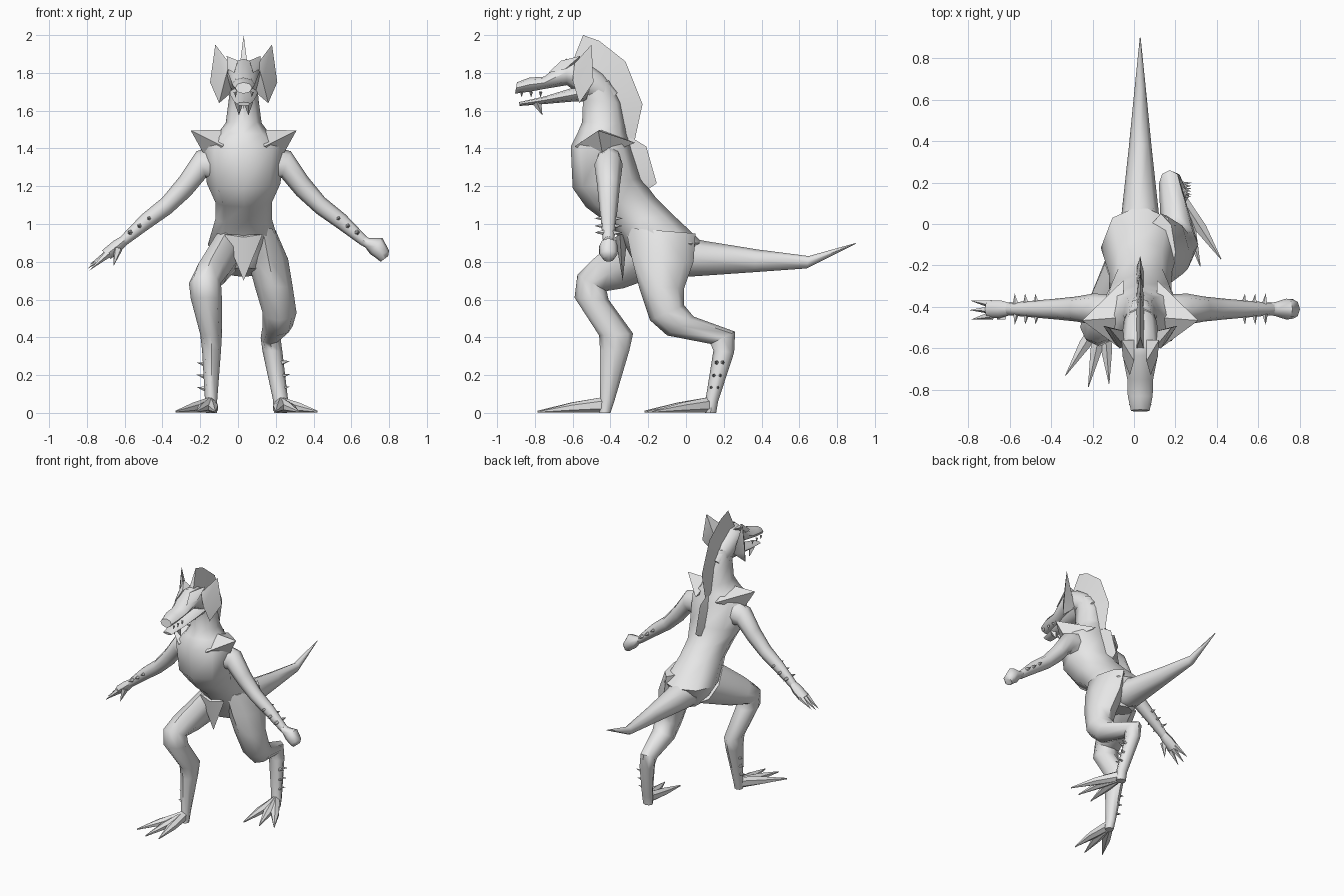
import bpy, bmesh, math
from mathutils import Vector

if "Cube" in bpy.data.objects:
    bpy.data.objects.remove(bpy.data.objects["Cube"])

CX = 0.03        # body centre line
ARM_Y = -0.41    # arm plane

skin = bpy.data.materials.new("grey_skin")
skin.diffuse_color = (0.8, 0.8, 0.8, 1)
skin.use_nodes = True
skin.node_tree.nodes["Principled BSDF"].inputs["Base Color"].default_value = skin.diffuse_color


def finish(name, bm):
    bmesh.ops.recalc_face_normals(bm, faces=bm.faces)
    me = bpy.data.meshes.new(name)
    bm.to_mesh(me)
    bm.free()
    me.materials.append(skin)
    ob = bpy.data.objects.new(name, me)
    bpy.context.collection.objects.link(ob)
    return ob


def loft(name, rings, n=8):
    """Rings are (edge point, opposite edge point, sideways half vector)."""
    bm = bmesh.new()
    loops = []
    for p, q, s in rings:
        p, q, s = Vector(p), Vector(q), Vector(s)
        mid, half = (p + q) / 2, (p - q) / 2
        loops.append([bm.verts.new(mid + half * math.cos(a) + s * math.sin(a))
                      for a in (2 * math.pi * k / n for k in range(n))])
    for a, b in zip(loops, loops[1:]):
        for k in range(n):
            bm.faces.new((a[k], a[(k + 1) % n], b[(k + 1) % n], b[k]))
    bm.faces.new(loops[0])
    bm.faces.new(loops[-1][::-1])
    return finish(name, bm)


def body(name, rows):
    """Rows are (y, z, opposite y, opposite z, half width) on the centre line."""
    return loft(name, [((CX, a, b), (CX, c, d), (w, 0, 0)) for a, b, c, d, w in rows])


def leg(name, rows):
    """Rows are (front y, z, back y, z, left x, right x)."""
    return loft(name, [(((l + r) / 2, a, b), ((l + r) / 2, c, d), ((r - l) / 2, 0, 0))
                       for a, b, c, d, l, r in rows])


def arm(name, side, rows):
    """Rows are (upper reach, z, lower reach, z, half depth)."""
    return loft(name, [((CX + side * a, ARM_Y, b), (CX + side * c, ARM_Y, d), (0, w, 0))
                       for a, b, c, d, w in rows])


def hull(name, pts):
    bm = bmesh.new()
    for p in pts:
        bm.verts.new(p)
    bmesh.ops.convex_hull(bm, input=bm.verts)
    return finish(name, bm)


def cones(name, items, n=5):
    """Items are (base, tip, radius)."""
    bm = bmesh.new()
    for base, tip, r in items:
        base, d = Vector(base), Vector(tip) - Vector(base)
        rot = d.to_track_quat('Z', 'Y')
        ring = [bm.verts.new(base + rot @ Vector((r * math.cos(2 * math.pi * k / n),
                r * math.sin(2 * math.pi * k / n), 0))) for k in range(n)]
        top = bm.verts.new(base + d)
        for k in range(n):
            bm.faces.new((ring[k], ring[(k + 1) % n], top))
        bm.faces.new(ring[::-1])
    return finish(name, bm)


def fin(name, outer, inner, thick):
    """Blade with a sharp outer edge and a thicker inner edge."""
    bm = bmesh.new()
    rows = [(bm.verts.new((CX, *o)), bm.verts.new((CX - thick, *i)), bm.verts.new((CX + thick, *i)))
            for o, i in zip(outer, inner)]
    for a, b in zip(rows, rows[1:]):
        for k in range(3):
            bm.faces.new((a[k], a[(k + 1) % 3], b[(k + 1) % 3], b[k]))
    bm.faces.new(rows[0])
    bm.faces.new(rows[-1][::-1])
    return finish(name, bm)


# Trunk and neck
body("torso", [(-.26, .77, -.02, .72, .09), (-.32, .88, .09, .90, .19),
               (-.41, 1.0, -.07, 1.05, .15), (-.53, 1.09, -.16, 1.14, .15),
               (-.60, 1.19, -.235, 1.24, .195), (-.61, 1.41, -.29, 1.41, .215),
               (-.575, 1.48, -.31, 1.47, .14), (-.55, 1.54, -.32, 1.53, .095),
               (-.545, 1.66, -.34, 1.64, .08), (-.56, 1.74, -.40, 1.76, .07)])
body("tail", [(-.12, .96, -.12, .74, .14), (.10, .91, .0, .72, .09),
              (.38, .865, .36, .745, .055), (.65, .83, .64, .765, .028), (.90, .90, .898, .895, .002)])

# Head
body("upper_head", [(-.36, 1.70, -.42, 1.62, .05), (-.44, 1.80, -.50, 1.65, .08),
                    (-.54, 1.87, -.57, 1.69, .09), (-.635, 1.875, -.63, 1.735, .085),
                    (-.75, 1.78, -.75, 1.715, .062), (-.83, 1.775, -.83, 1.70, .06),
                    (-.895, 1.75, -.905, 1.69, .045)])
body("lower_jaw", [(-.50, 1.75, -.53, 1.65, .075), (-.62, 1.715, -.60, 1.648, .07),
                   (-.75, 1.675, -.75, 1.635, .055), (-.885, 1.645, -.88, 1.625, .035)])
cones("chin_spikes", [((CX + s * .025, -.79, 1.645), (CX + s * .025, -.76, 1.575), .025) for s in (-1, 1)], 4)
cones("teeth", [((CX + s * .045, y, 1.70), (CX + s * .042, y, 1.67), .01)
                for s in (-1, 1) for y in (-.87, -.82, -.77)], 4)

for side, label in ((-1, "left"), (1, "right")):
    def at(u, y, z):
        return (CX + side * u, y, z)

    hull("ear_frill_" + label, [at(.15, -.50, 1.95), at(.178, -.49, 1.75), at(.13, -.565, 1.64),
                                at(.075, -.59, 1.85), at(.06, -.52, 1.70), at(.10, -.60, 1.76)])
    hull("brow_" + label, [at(.03, -.66, 1.865), at(.09, -.56, 1.89), at(.085, -.64, 1.82),
                           at(.05, -.73, 1.80), at(.03, -.56, 1.86)])
    hull("shoulder_pad_" + label, [at(.28, -.465, 1.495), at(.11, -.59, 1.41), at(.08, -.27, 1.43),
                                   at(.205, -.44, 1.36), at(.08, -.45, 1.50)])
    arm("arm_" + label, side, [(.14, 1.42, .14, 1.22, .07), (.25, 1.385, .20, 1.245, .075),
                               (.34, 1.25, .28, 1.15, .06), (.43, 1.14, .385, 1.055, .05),
                               (.54, 1.05, .50, .975, .04), (.65, .935, .625, .885, .03)])
    # Forearm thorns on both faces
    cones("arm_thorns_" + label, [(at(u, ARM_Y + f * .025, z), at(u + .005, ARM_Y + f * .075, z), .015)
                                  for f in (-1, 1) for u, z in ((.50, 1.03), (.55, .99), (.60, .955))])

# Crest along head and neck, plus back plate
fin("crest", [(-.545, 2.0), (-.46, 1.97), (-.32, 1.86), (-.23, 1.635), (-.27, 1.45)],
    [(-.60, 1.86), (-.50, 1.83), (-.42, 1.76), (-.35, 1.62), (-.33, 1.46)], .018)
fin("back_plate", [(-.30, 1.465), (-.21, 1.41), (-.155, 1.215), (-.20, 1.185)],
    [(-.33, 1.45), (-.31, 1.37), (-.25, 1.22), (-.22, 1.18)], .02)

# Closed fist on one arm
arm("fist", 1, [(.64, .94, .62, .89, .03), (.665, .925, .645, .875, .035), (.735, .925, .67, .84, .05),
                (.77, .86, .70, .82, .048), (.765, .83, .725, .80, .03)])

# Open clawed hand on the other
arm("palm", -1, [(.64, .94, .62, .89, .03), (.69, .91, .655, .85, .042), (.75, .86, .705, .815, .042)])
cones("fingers", [((-.685, ARM_Y + d * .6, .845), (-.795 + abs(d) * .2, ARM_Y + d, .755 + z), .022)
                  for d, z in ((-.05, 0), (-.005, .01), (.04, .03))]
      + [((-.635, ARM_Y - .03, .87), (-.66, ARM_Y - .05, .775), .025)])

# Forward leg and rear leg
leg("front_leg", [(-.30, .98, -.08, .75, -.14, .04), (-.49, .815, -.33, .66, -.235, -.05),
                  (-.575, .73, -.42, .645, -.26, -.09), (-.59, .61, -.41, .60, -.25, -.085),
                  (-.46, .41, -.28, .42, -.20, -.085), (-.455, .33, -.30, .33, -.19, -.09),
                  (-.455, .08, -.38, .06, -.175, -.11), (-.46, .0, -.40, .0, -.17, -.11)])
leg("rear_leg", [(-.32, .98, .05, .95, .06, .20), (-.29, .83, .04, .80, .05, .265),
                 (-.25, .67, -.01, .66, .09, .29), (-.19, .49, -.01, .57, .13, .31),
                 (-.10, .41, .04, .51, .13, .29), (.13, .365, .26, .43, .12, .225),
                 (.145, .33, .255, .32, .13, .235), (.105, .08, .17, .06, .185, .265),
                 (.10, .0, .16, .0, .19, .26)])


def toe(name, base, tip):
    b, t = Vector(base), Vector(tip)
    d = t - b
    side = Vector((-d.y, d.x, 0)).normalized()
    rows = []
    for f, w, h in ((0, .028, .085), (.5, .032, .055), (1, .002, .012)):
        c = b + d * f
        rows.append(((c.x, c.y, h), (c.x, c.y, .002), side * w))
    loft(name, rows, 6)


for leg_name, ankle, tips in (
        ("front", (-.145, -.43, 0), ((-.33, -.73, 0), (-.22, -.785, 0), (-.12, -.77, 0))),
        ("rear", (.225, .13, 0), ((.42, -.17, 0), (.32, -.205, 0), (.20, -.22, 0)))):
    for i, tip in enumerate(tips):
        toe(f"{leg_name}_toe_{i + 1}", ankle, tip)

# Shin thorns on the outer sides
cones("front_leg_thorns", [((-.165, -.39 + .2 * (z - .2), z), (-.22, -.38 + .2 * (z - .2), z + .012), .016)
                           for z in (.125, .19, .255)])
cones("rear_leg_thorns", [((.225, .165 + .2 * (z - .2) + d, z), (.277, .165 + .2 * (z - .2) + d * 1.5, z + .01), .014)
                          for z in (.13, .195, .265) for d in (-.014, .014)])

# Pointed loin cloth
hull("loin_cloth", [(CX - .10, -.35, .945), (CX + .10, -.35, .945), (CX, -.335, .70),
                    (CX, -.375, .93), (CX, -.31, .94)])

# Smooth the rounded flesh, keep ridges and blades crisp
bpy.ops.object.select_all(action='SELECT')
bpy.context.view_layer.objects.active = bpy.data.objects["torso"]
bpy.ops.object.shade_smooth_by_angle(angle=math.radians(50))
